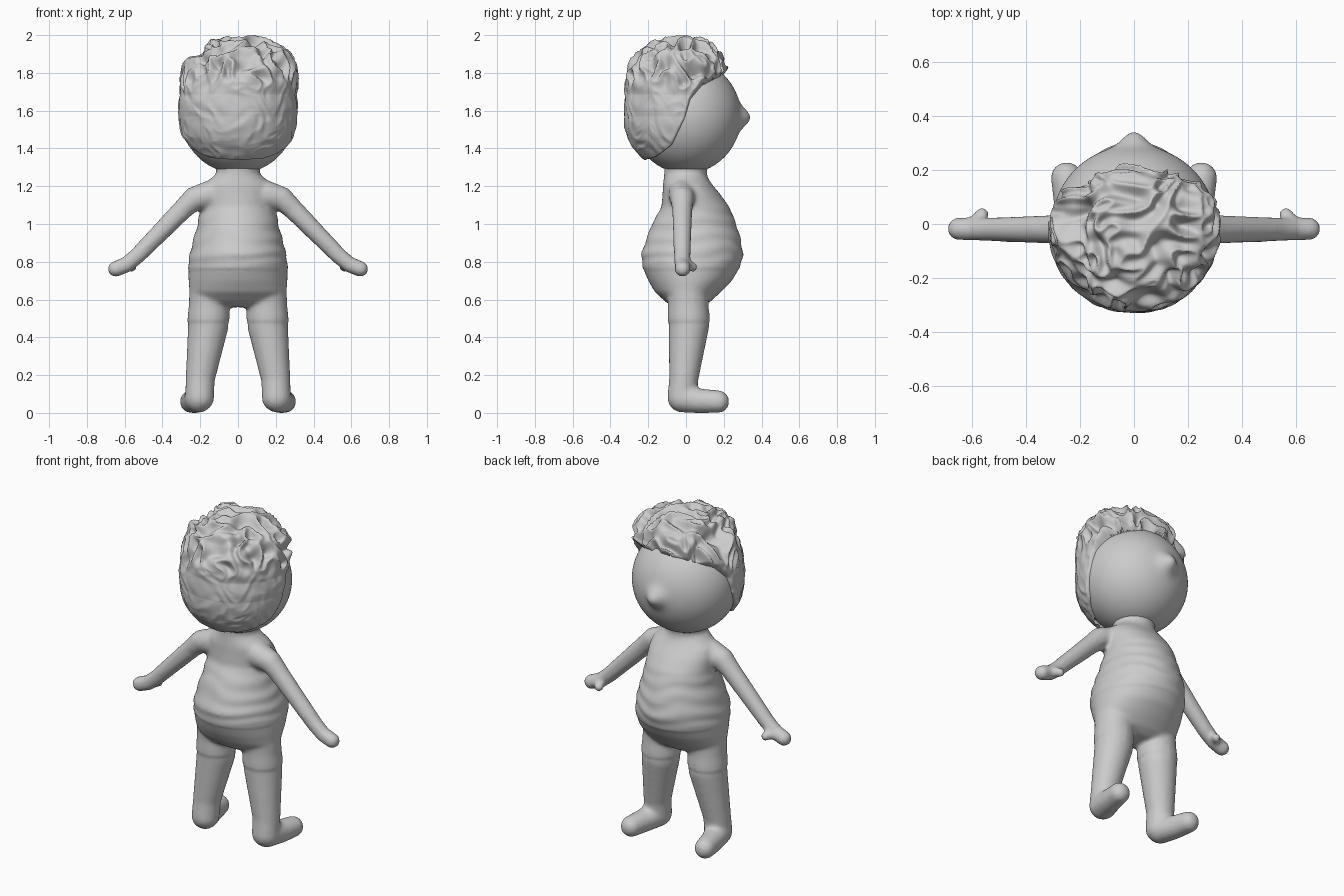
import bpy, bmesh, math
from mathutils import Vector, Matrix, noise

if "Cube" in bpy.data.objects:
    bpy.data.objects.remove(bpy.data.objects["Cube"])

HEAD = Vector((0, 0, 1.57))


def lerp_table(table, t):
    """Linear lookup in a list of (key, value...) rows sorted by key."""
    if t <= table[0][0]:
        return table[0][1:]
    for a, b in zip(table, table[1:]):
        if t <= b[0]:
            f = (t - a[0]) / (b[0] - a[0])
            return tuple(p + (q - p) * f for p, q in zip(a[1:], b[1:]))
    return table[-1][1:]


def smoothstep(a, b, t):
    t = min(1, max(0, (t - a) / (b - a)))
    return t * t * (3 - 2 * t)


def make_object(name, bm):
    me = bpy.data.meshes.new(name)
    bm.to_mesh(me)
    bm.free()
    ob = bpy.data.objects.new(name, me)
    bpy.context.collection.objects.link(ob)
    me.shade_smooth()
    return ob


def limb(bm, points, side):
    """Sweep of balls along (x, y, z, radius) points."""
    for a, b in zip(points, points[1:]):
        a, b = Vector(a), Vector(b)
        steps = max(2, int((b - a).length / 0.02))
        for i in range(steps + 1):
            p = a.lerp(b, i / steps)
            m = Matrix.Translation((p[0] * side, p[1], p[2]))
            bmesh.ops.create_icosphere(bm, subdivisions=3, radius=p[3], matrix=m)


def loft(bm, rings, seg=48):
    """Closed skin through elliptical rings (z, centre y, radius x, radius y)."""
    loops = []
    for z, cy, rx, ry in rings:
        loops.append([bm.verts.new((rx * math.cos(2 * math.pi * i / seg),
                                    cy + ry * math.sin(2 * math.pi * i / seg), z))
                      for i in range(seg)])
    for a, b in zip(loops, loops[1:]):
        for i in range(seg):
            j = (i + 1) % seg
            bm.faces.new((a[i], a[j], b[j], b[i]))
    bm.faces.new(loops[0][::-1])
    bm.faces.new(loops[-1])


# Body: torso, arms, legs and feet fused into one soft skin
bm = bmesh.new()
loft(bm, [(0.56, 0.01, 0.14, 0.07), (0.585, 0.01, 0.23, 0.115), (0.64, 0.01, 0.257, 0.175),
          (0.70, 0.022, 0.262, 0.222), (0.76, 0.027, 0.262, 0.252), (0.84, 0.033, 0.252, 0.267),
          (0.92, 0.04, 0.236, 0.25), (1.0, 0.043, 0.213, 0.223), (1.09, 0.05, 0.198, 0.18),
          (1.16, 0.028, 0.20, 0.152), (1.205, 0.01, 0.19, 0.132), (1.24, 0.0, 0.145, 0.118),
          (1.27, -0.003, 0.112, 0.112), (1.30, 0.0, 0.118, 0.115), (1.34, 0.0, 0.14, 0.135)])
for s in (1, -1):
    limb(bm, [(0.15, -0.02, 1.155, 0.075), (0.23, -0.02, 1.135, 0.064), (0.29, -0.02, 1.08, 0.055),
              (0.53, -0.02, 0.835, 0.045), (0.59, -0.02, 0.785, 0.043), (0.648, -0.018, 0.762, 0.043)], s)
    limb(bm, [(0.59, -0.01, 0.785, 0.034), (0.562, 0.036, 0.772, 0.027)], s)   # thumb
    limb(bm, [(0.15, 0.01, 0.63, 0.11), (0.158, 0.015, 0.46, 0.108),
              (0.20, -0.012, 0.18, 0.078), (0.203, -0.022, 0.085, 0.078)], s)
    limb(bm, [(0.207, -0.02, 0.08, 0.076), (0.23, 0.07, 0.066, 0.066),
              (0.249, 0.17, 0.062, 0.06)], s)                                  # foot
body = make_object("body", bm)
rem = body.modifiers.new("fuse", 'REMESH')
rem.mode = 'VOXEL'
rem.voxel_size = 0.011
rem.use_smooth_shade = True
sm = body.modifiers.new("soften", 'SMOOTH')
sm.factor = 0.5
sm.iterations = 10
dg = bpy.context.evaluated_depsgraph_get()
skin = bpy.data.meshes.new_from_object(body.evaluated_get(dg))
body.modifiers.clear()
body.data = skin

# Shirt folds, shirt hem and shorts hem, pressed lightly into the skin
normals = [v.normal.copy() for v in skin.vertices]
for v, n in zip(skin.vertices, normals):
    x, y, z = v.co
    d = 0.0
    if abs(x) < 0.29 and 0.72 < z < 1.12:
        w = smoothstep(0.76, 0.82, z) * (1 - smoothstep(1.02, 1.1, z)) * (1 - abs(n.z))
        d += 0.003 * w * math.sin(z * 75 + 5 * noise.noise(Vector((x * 4, y * 4, z * 3))))
    if abs(x) < 0.29:
        d += 0.004 * smoothstep(0.755, 0.768, z) * (1 - smoothstep(0.8, 0.95, z))
        d += 0.004 * smoothstep(0.475, 0.488, z) * (1 - smoothstep(0.5, 0.58, z))
    v.co += n * d
low = min(v.co.z for v in skin.vertices)
for v in skin.vertices:                       # keep the soles on the ground
    v.co.z -= low * (1 - smoothstep(0.0, 0.3, v.co.z))
skin.shade_smooth()

# Head: ball with a round button nose drawn out of it
bm = bmesh.new()
bmesh.ops.create_icosphere(bm, subdivisions=6, radius=1)
nose = Vector((0, 1, -0.02)).normalized()
for v in bm.verts:
    n = v.co.normalized()
    a = n.angle(nose)
    bump = 0.048 * math.exp(-(a / 0.17) ** 2)
    v.co = HEAD + Vector((n.x * 0.302, n.y * 0.291, n.z * 0.302)) + n * bump
make_object("head", bm)

# Hair: wavy cap, tucked under the head surface beyond the hairline
HAIRLINE = [(1.33, -0.34), (1.36, -0.155), (1.42, -0.075), (1.565, -0.005), (1.66, 0.02),
            (1.73, 0.075), (1.79, 0.19), (1.83, 0.30)]
RADIUS = [(-60, 0.302), (-20, 0.315), (0, 0.312), (20, 0.328), (35, 0.365), (50, 0.405),
          (70, 0.415), (90, 0.405)]


def hair_radius(n):
    el = math.degrees(math.asin(max(-1, min(1, n.z))))
    r = lerp_table(RADIUS, el)[0]
    top = smoothstep(15, 45, el)
    r += 0.016 * max(0, -n.y) * (1 - 0.5 * top) + 0.015 * n.x * top
    # the fringe sinks towards the forehead
    front = smoothstep(0.15, 0.68, n.y)
    r = r * (1 - front) + (0.315 + 0.03 * smoothstep(45, 65, el)) * front
    # big swept locks on top, fine strands below
    warp = noise.noise(n * 2.2) * 1.3
    lock = 1 - 2 * abs(noise.noise(Vector((n.x * 3.2 + warp, n.y * 5.5, n.z * 4.5 + warp))))
    strand = math.sin(15 * n.x + 9 * n.y + 12 * n.z + 6 * warp)
    r += top * (0.050 * (lock - 0.5) + 0.006 * strand) + (1 - top) * 0.004 * (lock - 0.5 + 0.4 * strand)
    # step of the side parting
    r -= 0.03 * top * smoothstep(0.4, 0.48, -n.x) * (1 - smoothstep(0.48, 0.7, -n.x))
    return r


bm = bmesh.new()
bmesh.ops.create_icosphere(bm, subdivisions=7, radius=1)
for v in bm.verts:
    n = v.co.normalized()
    r = hair_radius(n)
    skull = HEAD + n * 0.30
    inside = lerp_table(HAIRLINE, skull.z)[0] - skull.y
    k = smoothstep(-0.012, 0.006, inside)
    v.co = HEAD + n * (0.27 + (r - 0.27) * k)
bmesh.ops.delete(bm, geom=[v for v in bm.verts if (v.co - HEAD).length < 0.2705], context='VERTS')
peak = max(v.co.z for v in bm.verts)
for v in bm.verts:                            # crown reaches exactly two units
    v.co.z += (2.0 - peak) * smoothstep(1.75, peak, v.co.z)
make_object("hair", bm)
